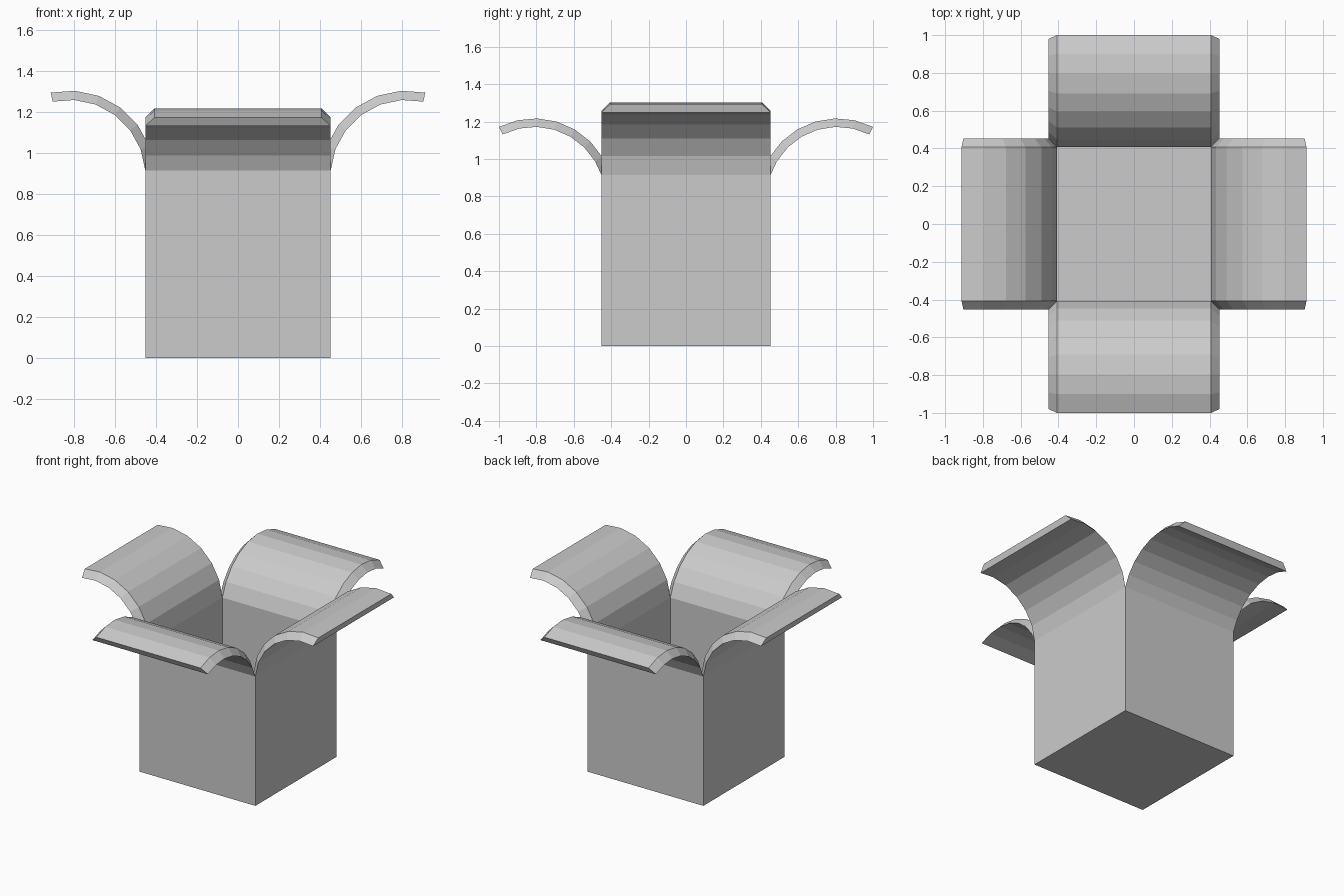
import bpy, bmesh
from math import cos, sin, radians
from mathutils import Matrix

if "Cube" in bpy.data.objects:
    bpy.data.objects.remove(bpy.data.objects["Cube"])

OUT, INN, RIM, FLOOR = 0.452, 0.407, 0.914, 0.045


def arc(cu, cz, r, a0, a1, n, first):
    """Points (distance from centre, height) along an arc, starting on the rim."""
    pts = [(first, RIM)]
    for i in range(1, n + 1):
        a = radians(a0 + (a1 - a0) * i / n)
        pts.append((cu + r * cos(a), cz + r * sin(a)))
    return pts


def add_flap(bm, cu, cz, r_low, a0, a1, n, turn):
    """Curled flap with bevelled sides, built towards +x then turned about z."""
    rot = Matrix.Rotation(radians(turn), 4, 'Z')
    low = arc(cu, cz, r_low, a0, a1, n, OUT)
    up = arc(cu, cz, r_low + 0.045, a0, a1, n, INN)
    rings = []
    for (lu, lz), (uu, uz) in zip(low, up):
        corners = ((lu, -OUT, lz), (lu, OUT, lz), (uu, INN, uz), (uu, -INN, uz))
        ring = [bm.verts.new(c) for c in corners]
        bmesh.ops.transform(bm, matrix=rot, verts=ring)
        rings.append(ring)
    for a, b in zip(rings, rings[1:]):
        for i in range(4):
            j = (i + 1) % 4
            bm.faces.new((a[i], a[j], b[j], b[i]))
    bm.faces.new(rings[-1])


def add_tub(bm, half, bottom):
    """Open-topped square tub surface."""
    size = Matrix.Diagonal((2 * half, 2 * half, RIM - bottom, 1))
    place = Matrix.Translation((0, 0, (RIM + bottom) / 2))
    verts = bmesh.ops.create_cube(bm, size=1, matrix=place @ size)['verts']
    lid = [f for f in {f for v in verts for f in v.link_faces}
           if all(abs(v.co.z - RIM) < 1e-4 for v in f.verts)]
    bmesh.ops.delete(bm, geom=lid, context='FACES_ONLY')


bm = bmesh.new()
# outer and inner walls; the flaps close the rim between them
add_tub(bm, OUT, 0)
add_tub(bm, INN, FLOOR)
# side flaps, then the lower front and back flaps
for turn in (0, 180):
    add_flap(bm, 0.823, 0.886, 0.372, 175.7, 77.5, 6, turn)
    add_flap(bm, 0.81, 0.795, 0.377, 163.6, 63.2, 7, turn + 90)
bmesh.ops.remove_doubles(bm, verts=bm.verts, dist=0.0005)
bmesh.ops.recalc_face_normals(bm, faces=bm.faces)

mesh = bpy.data.meshes.new("open_box")
bm.to_mesh(mesh)
bm.free()
bpy.context.collection.objects.link(bpy.data.objects.new("open_box", mesh))
